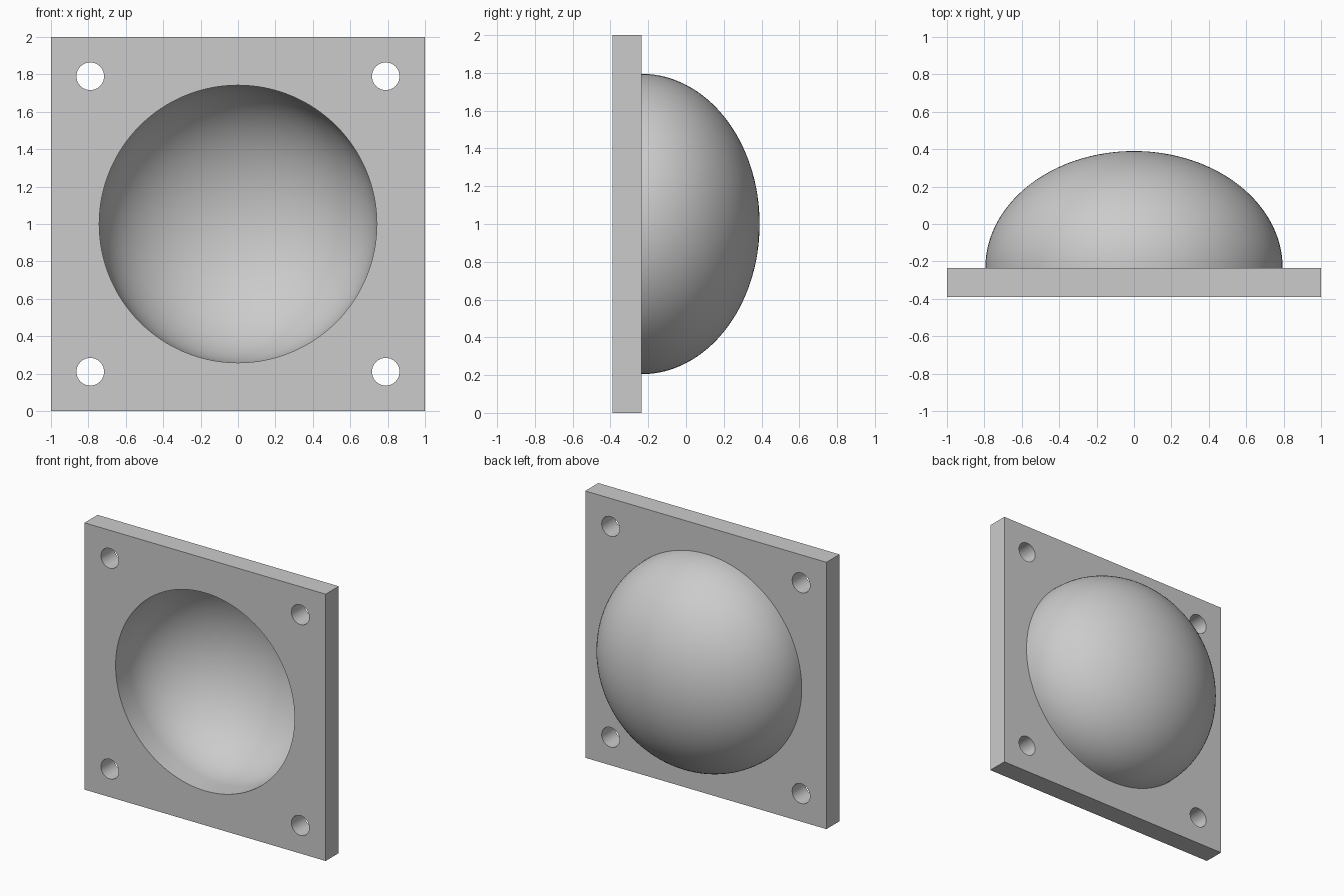
import bpy, bmesh, math
from mathutils import Matrix

if "Cube" in bpy.data.objects:
    bpy.data.objects.remove(bpy.data.objects["Cube"])

BACK, FRONT, TOP = -0.235, -0.39, 0.39   # plate back, plate front, dome crown (y)

grey = bpy.data.materials.new("light grey")
grey.diffuse_color = (0.6, 0.6, 0.6, 1)
grey.use_nodes = True
grey.node_tree.nodes["Principled BSDF"].inputs["Base Color"].default_value = grey.diffuse_color


def new_object(name, bm):
    bmesh.ops.recalc_face_normals(bm, faces=bm.faces)
    mesh = bpy.data.meshes.new(name)
    bm.to_mesh(mesh)
    bm.free()
    mesh.materials.append(grey)
    obj = bpy.data.objects.new(name, mesh)
    bpy.context.collection.objects.link(obj)
    return obj


def half_ellipsoid(name, radius, depth, start, rings=32, sides=128):
    """Solid bowl around the y axis with a straight skirt back to start."""
    bm = bmesh.new()
    profile = [(0, start), (radius, start)]
    for i in range(rings + 1):
        a = math.pi / 2 * i / rings
        profile.append((radius * math.cos(a), BACK + depth * math.sin(a)))
    verts = [bm.verts.new((r, y, 1)) for r, y in profile]
    edges = [bm.edges.new(pair) for pair in zip(verts, verts[1:])]
    bmesh.ops.spin(bm, geom=verts + edges, cent=(0, 0, 1), axis=(0, 1, 0),
                   angle=math.tau, steps=sides)
    bmesh.ops.remove_doubles(bm, verts=bm.verts, dist=1e-5)
    return new_object(name, bm)


def combine(body, other, operation):
    mod = body.modifiers.new(operation, 'BOOLEAN')
    mod.operation, mod.object, mod.solver = operation, other, 'EXACT'
    bpy.context.view_layer.objects.active = body
    bpy.ops.object.modifier_apply(modifier=mod.name)
    bpy.data.objects.remove(other)


# Square mounting plate
bm = bmesh.new()
bmesh.ops.create_cube(bm, size=1, matrix=Matrix.Translation((0, (FRONT + BACK) / 2, 1))
                      @ Matrix.Diagonal((2, BACK - FRONT, 2, 1)))
body = new_object("domed_plate", bm)

# Dome on the back, hollowed through the front
combine(body, half_ellipsoid("dome", 0.795, TOP - BACK, -0.31), 'UNION')
combine(body, half_ellipsoid("cavity", 0.742, TOP - BACK - 0.053, -0.5), 'DIFFERENCE')

# Corner bolt holes
bm = bmesh.new()
for x in (-0.79, 0.79):
    for z in (0.21, 1.79):
        bmesh.ops.create_cone(bm, cap_ends=True, segments=48, radius1=0.074, radius2=0.074,
                              depth=0.5, matrix=Matrix.Translation((x, -0.31, z))
                              @ Matrix.Rotation(math.pi / 2, 4, 'X'))
combine(body, new_object("bolt_holes", bm), 'DIFFERENCE')

# Smooth curves, sharp edges
body.select_set(True)
bpy.context.view_layer.objects.active = body
bpy.ops.object.shade_smooth_by_angle(angle=math.radians(30))
